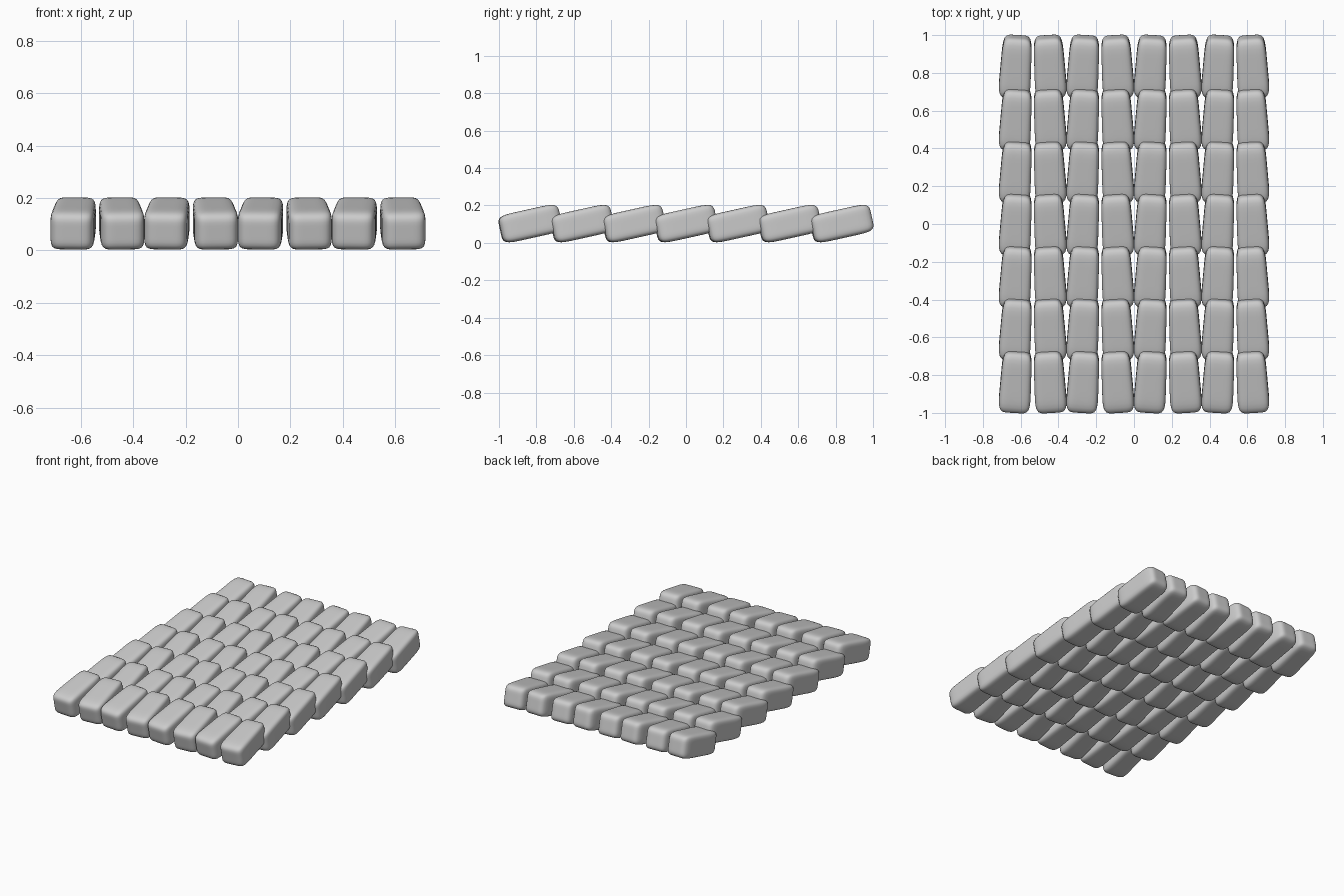
import bpy, bmesh
from mathutils import Matrix
from math import radians

if "Cube" in bpy.data.objects:
    bpy.data.objects.remove(bpy.data.objects["Cube"])

ROWS, PAIRS = 7, 4
ROW_PITCH, PAIR_PITCH = 0.2775, 0.3575
LENGTH, WIDTH, HEIGHT = 0.327, 0.162, 0.154
TILT, LEAN = radians(12.5), radians(3.5)


def pillow_mesh(side):
    """Rounded block, narrower at the back; side=-1 left of a pair, +1 right."""
    bm = bmesh.new()
    bmesh.ops.create_cube(bm, size=1)
    bmesh.ops.subdivide_edges(bm, edges=bm.edges[:], cuts=2, use_grid_fill=True)
    for v in bm.verts:
        v.co.x *= WIDTH * (1 - 0.12 * v.co.y)
        v.co.y *= LENGTH
        v.co.z *= HEIGHT
    turn = Matrix.Rotation(TILT, 4, 'X') @ Matrix.Rotation(side * LEAN, 4, 'Z')
    bmesh.ops.transform(bm, matrix=turn, verts=bm.verts[:])
    for f in bm.faces:
        f.smooth = True
    me = bpy.data.meshes.new("scale_left" if side < 0 else "scale_right")
    bm.to_mesh(me)
    bm.free()
    return me


meshes = {s: pillow_mesh(s) for s in (-1, 1)}

# Overlapping rows of mirrored pairs
for r in range(ROWS):
    for p in range(PAIRS):
        for s, me in meshes.items():
            ob = bpy.data.objects.new(me.name, me)
            bpy.context.collection.objects.link(ob)
            ob.location = ((p - (PAIRS - 1) / 2) * PAIR_PITCH + s * 0.0895,
                           (r - (ROWS - 1) / 2) * ROW_PITCH, 0.103)
            sub = ob.modifiers.new("round", 'SUBSURF')
            sub.levels = sub.render_levels = 2
